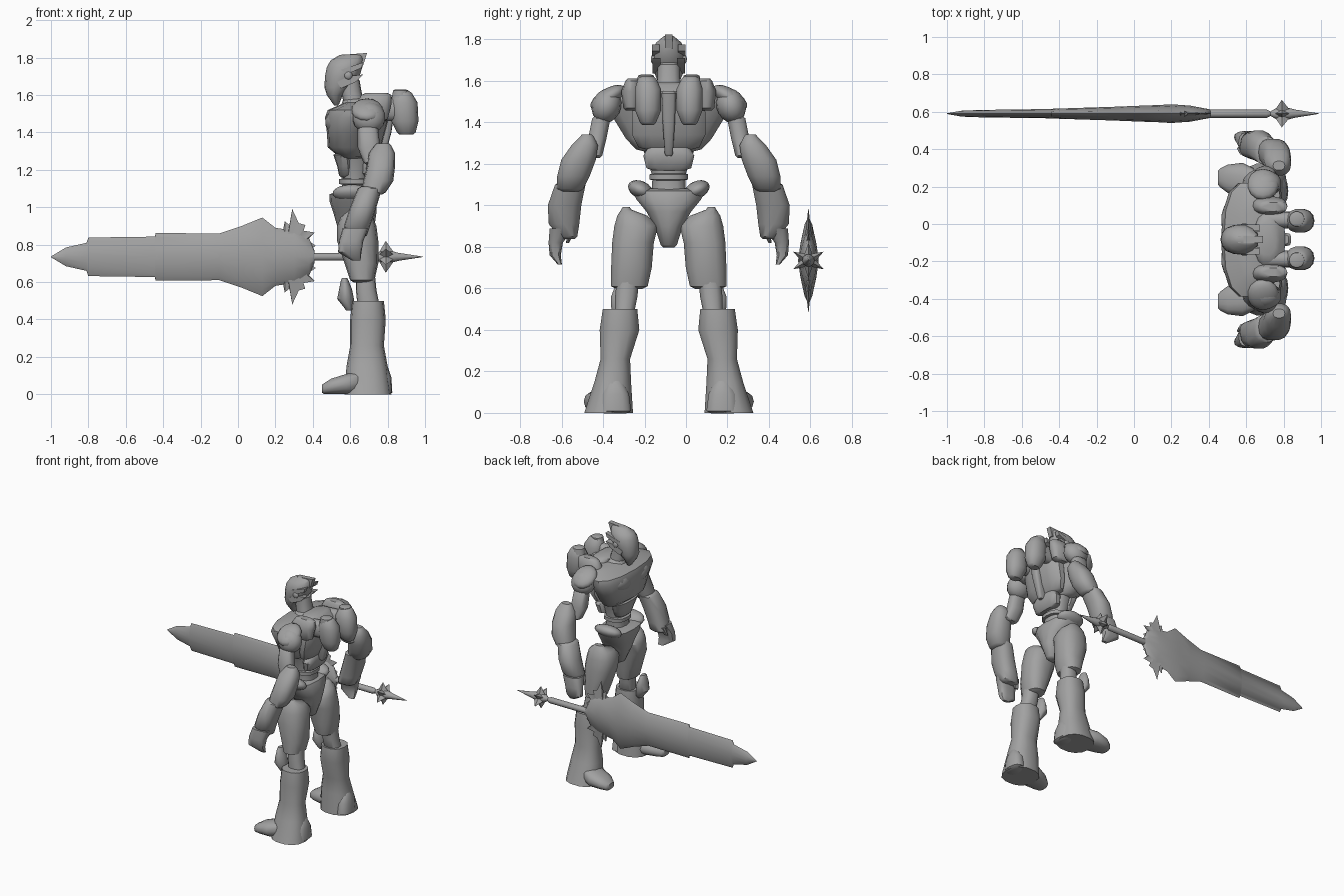
import bpy
import bmesh
import math
from mathutils import Vector, Matrix

default_cube = bpy.data.objects.get("Cube")
if default_cube:
    bpy.data.objects.remove(default_cube, do_unlink=True)

BODY = Vector((0, -.083, 0))        # middle plane of the figure
SWORD = Vector((0, .59, .735))      # axis of the weapon
parts = []

grey = bpy.data.materials.new("armour grey")
grey.use_nodes = True
colour = (.36, .36, .36, 1)
grey.diffuse_color = colour
grey.node_tree.nodes["Principled BSDF"].inputs["Base Color"].default_value = colour


def add_part(name, verts, faces, origin, mirror=False):
    """Make an object from raw geometry, optionally mirrored across its own y plane."""
    mesh = bpy.data.meshes.new(name)
    mesh.from_pydata(verts, [], faces)
    shell = bmesh.new()
    shell.from_mesh(mesh)
    bmesh.ops.recalc_face_normals(shell, faces=shell.faces)
    shell.to_mesh(mesh)
    shell.free()
    mesh.materials.append(grey)
    part = bpy.data.objects.new(name, mesh)
    part.location = origin
    bpy.context.collection.objects.link(part)
    if mirror:
        modifier = part.modifiers.new("Mirror", 'MIRROR')
        modifier.use_axis = (False, True, False)
        modifier.use_mirror_merge = False
    parts.append(part)
    return part


def loft(name, stations, sides=14, power=2.4, dome=.012, along_x=False, origin=BODY, mirror=None):
    """Skin rounded sections; each station is (position, low, high, low, high) or
    (position, low, high, half_width) for a part centred on the middle plane."""
    if mirror is None:
        mirror = len(stations[0]) == 5
    rows = [s if len(s) == 5 else (s[0], s[1], s[2], -s[3], s[3]) for s in stations]
    rings = [(s[0], (s[1] + s[2]) / 2, (s[3] + s[4]) / 2,
              (s[2] - s[1]) / 2, (s[4] - s[3]) / 2) for s in rows]
    if dome:
        sign = 1 if rings[-1][0] > rings[0][0] else -1
        p, a, b, ra, rb = rings[0]
        rings.insert(0, (p - dome * sign, a, b, ra * .7, rb * .7))
        p, a, b, ra, rb = rings[-1]
        rings.append((p + dome * sign, a, b, ra * .7, rb * .7))
    verts, faces = [], []
    for p, a, b, ra, rb in rings:
        for i in range(sides):
            angle = math.tau * i / sides
            c, s = math.cos(angle), math.sin(angle)
            u = a + ra * math.copysign(abs(c) ** (2 / power), c)
            v = b + rb * math.copysign(abs(s) ** (2 / power), s)
            verts.append((p, u, v) if along_x else (u, v, p))
    for r in range(len(rings) - 1):
        for i in range(sides):
            j = (i + 1) % sides
            faces.append((r * sides + i, r * sides + j,
                          (r + 1) * sides + j, (r + 1) * sides + i))
    faces.append(tuple(range(sides)))
    faces.append(tuple(range(len(verts) - sides, len(verts))))
    return add_part(name, verts, faces, origin, mirror)


def ellipsoid(name, center, radii, tilt=0):
    """Rounded shell on both sides, tilted in degrees about the x axis."""
    ball = bmesh.new()
    matrix = (Matrix.Translation(center) @ Matrix.Rotation(math.radians(tilt), 4, 'X')
              @ Matrix.Diagonal((*radii, 1)))
    bmesh.ops.create_uvsphere(ball, u_segments=14, v_segments=9, radius=1, matrix=matrix)
    verts = [v.co.copy() for v in ball.verts]
    faces = [[v.index for v in f.verts] for f in ball.faces]
    ball.free()
    return add_part(name, verts, faces, BODY, True)


def plate(name, outline, y_low, y_high, mirror=True):
    """Side profile in x and z, extruded sideways."""
    count = len(outline)
    verts = [(x, y, z) for y in (y_low, y_high) for x, z in outline]
    faces = [tuple(range(count)), tuple(range(count, count * 2))]
    for i in range(count):
        j = (i + 1) % count
        faces.append((i, j, j + count, i + count))
    return add_part(name, verts, faces, BODY, mirror)


def spiked_lens(name, ring, apex, other_apex, origin):
    """Spiky outline joined to an apex on either side."""
    count = len(ring)
    verts = list(ring) + [apex, other_apex]
    faces = [(i, (i + 1) % count, count + k) for i in range(count) for k in (0, 1)]
    return add_part(name, verts, faces, origin)


# Feet and legs
loft("boot", [(.0, .57, .82, .17, .41), (.15, .58, .8, .18, .36), (.26, .6, .78, .185, .33),
              (.4, .6, .79, .14, .335), (.5, .61, .78, .15, .32)], dome=0)
loft("toe_cap", [(.46, .28, .38, .0, .06), (.5, .25, .4, .0, .085),
                 (.58, .22, .41, .0, .11), (.68, .21, .36, .0, .13)], along_x=True)
loft("heel_guard", [(.01, .72, .825, .18, .34), (.09, .72, .82, .19, .33),
                    (.15, .72, .8, .22, .3)])
loft("knee_joint", [(.46, .64, .76, .17, .26), (.56, .63, .74, .15, .26), (.66, .63, .73, .14, .25)])
loft("knee_guard", [(.46, .57, .62, .19, .26), (.51, .53, .62, .17, .28),
                    (.56, .54, .61, .17, .28), (.61, .55, .59, .19, .26)], power=1.8)
loft("thigh", [(.61, .6, .73, .1, .28), (.7, .57, .75, .08, .28), (.82, .53, .75, .07, .275),
               (.9, .53, .74, .05, .265), (.95, .55, .72, .1, .25), (.98, .59, .68, .18, .23)])

# Pelvis and waist
loft("pelvis", [(.81, .57, .7, .04), (.9, .53, .73, .07), (.97, .51, .74, .11),
                (1.03, .49, .74, .16), (1.07, .49, .72, .18)])
ellipsoid("hip_flare", (.61, .135, 1.075), (.105, .065, .042), 25)
loft("waist", [(1.06, .55, .7, .085), (1.14, .56, .69, .08), (1.26, .55, .71, .12)])
loft("waist_ring", [(1.125, .54, .71, .095), (1.15, .54, .71, .095)], dome=.006)
loft("belly_plate", [(1.17, .54, .62, .08), (1.22, .53, .62, .11), (1.28, .51, .62, .13)])
loft("lumbar_block", [(1.18, .66, .73, .11), (1.24, .66, .75, .125), (1.28, .67, .74, .1)], power=3)

# Torso
loft("chest", [(1.27, .54, .68, .16), (1.32, .48, .7, .21), (1.4, .475, .71, .26),
               (1.48, .465, .73, .31), (1.52, .48, .74, .31), (1.55, .55, .74, .24)])
ellipsoid("pectoral", (.535, .105, 1.455), (.07, .115, .07), 12)
loft("back_shell", [(1.28, .65, .74, .15), (1.34, .65, .77, .18),
                    (1.45, .65, .8, .18), (1.55, .64, .81, .16), (1.58, .64, .78, .12)])
loft("spine", [(1.25, .72, .78, .02), (1.4, .74, .82, .03), (1.54, .75, .84, .035)], power=4)
loft("collar", [(1.54, .55, .72, .1), (1.57, .56, .7, .075)])
loft("yoke", [(1.47, .64, .8, .14, .22), (1.55, .63, .82, .13, .23), (1.6, .66, .82, .14, .21)])

# Back pods
loft("pod", [(1.4, .85, .95, .06, .14), (1.46, .82, .965, .035, .165),
             (1.56, .81, .96, .035, .165), (1.61, .83, .93, .06, .15)], power=2.2)
loft("pod_nozzle", [(1.58, .82, .92, .065, .155), (1.625, .83, .91, .07, .15)], dome=.005, power=2)
loft("pod_bracket", [(.72, .06, .15, 1.46, 1.58), (.86, .06, .15, 1.46, 1.59)], along_x=True)

# Head
loft("neck", [(1.54, .57, .68, .065), (1.62, .55, .66, .055), (1.68, .55, .65, .055)])
loft("helmet", [(1.55, .51, .54, .025), (1.6, .475, .56, .055), (1.64, .462, .6, .072),
                (1.7, .465, .65, .08), (1.75, .475, .665, .08), (1.785, .495, .67, .062),
                (1.812, .54, .67, .03)], dome=.005, power=2.1)
plate("crest", [(.5, 1.785), (.56, 1.815), (.69, 1.825), (.67, 1.76), (.6, 1.74)], -.018, .018, False)
plate("brow_fin", [(.55, 1.735), (.67, 1.775), (.66, 1.745), (.58, 1.71)], .045, .08)
plate("cheek_fin", [(.53, 1.67), (.59, 1.7), (.67, 1.71), (.63, 1.67), (.55, 1.635)], .04, .078)
ellipsoid("ear_disc", (.59, .075, 1.705), (.022, .012, .022))

# Arms
ellipsoid("shoulder_ball", (.7, .3, 1.48), (.09, .07, .085), 20)
ellipsoid("shoulder_pad", (.69, .295, 1.52), (.085, .095, .042), -32)
loft("upper_arm", [(1.24, .67, .78, .32, .4), (1.32, .64, .76, .3, .39), (1.42, .64, .75, .28, .37)])
loft("elbow_guard", [(1.08, .66, .79, .41, .54), (1.14, .67, .83, .38, .54),
                     (1.22, .69, .84, .35, .52), (1.29, .7, .84, .34, .47),
                     (1.33, .73, .82, .36, .43)])
loft("forearm", [(.85, .56, .69, .44, .53), (.91, .57, .71, .43, .58),
                 (1., .6, .74, .42, .585), (1.1, .64, .77, .4, .55)])
loft("hand_guard", [(.715, .61, .655, .515, .535), (.76, .535, .66, .52, .575),
                    (.82, .54, .67, .51, .58), (.89, .56, .7, .46, .575)], power=3, dome=0)
loft("thumb", [(.82, .55, .58, .48, .495), (.88, .56, .62, .45, .49)], sides=8, dome=0)

# Sword blade, with stepped edges
blade_profile = [(-1, .002, .002), (-.92, .016, .05), (-.81, .02, .075), (-.8, .02, .103),
                 (-.445, .025, .108), (-.44, .026, .127), (-.1, .037, .125), (.02, .042, .165),
                 (.13, .046, .21), (.2, .05, .155), (.3, .043, .14), (.38, .028, .1),
                 (.41, .022, .03)]
loft("blade", [(x, -t, t, -h, h) for x, t, h in blade_profile],
     sides=12, power=1.5, dome=0, along_x=True, origin=SWORD, mirror=False)

# Jagged guard
upper_teeth = [(.16, .1), (.24, .14), (.25, .19), (.275, .17), (.29, .255), (.325, .18),
               (.36, .17), (.35, .14), (.41, .13), (.37, .09), (.415, .06), (.38, .03)]
lower_teeth = [(x, -z) for x, z in reversed(upper_teeth)]
teeth = [(x, 0, z) for x, z in upper_teeth + lower_teeth]
spiked_lens("guard", teeth, (.25, .03, 0), (.25, -.03, 0), SWORD)

# Grip and spiked pommel
grip = [(.36, .022), (.71, .022), (.73, .012), (.76, .03), (.83, .03), (.86, .022), (.99, .001)]
loft("grip", [(x, -r, r, -r, r) for x, r in grip], sides=10, power=2, dome=0,
     along_x=True, origin=SWORD, mirror=False)
star = []
for i in range(12):
    radius = .037 if i % 2 else .085
    angle = math.tau * (i + 1) / 12
    star.append((.79, radius * math.cos(angle), radius * math.sin(angle)))
spiked_lens("pommel_star", star, (.74, 0, 0), (.85, 0, 0), SWORD)

# Smooth shading with crisp edges
bpy.ops.object.select_all(action='DESELECT')
for part in parts:
    part.select_set(True)
bpy.context.view_layer.objects.active = parts[0]
bpy.ops.object.shade_smooth_by_angle(angle=math.radians(40))
